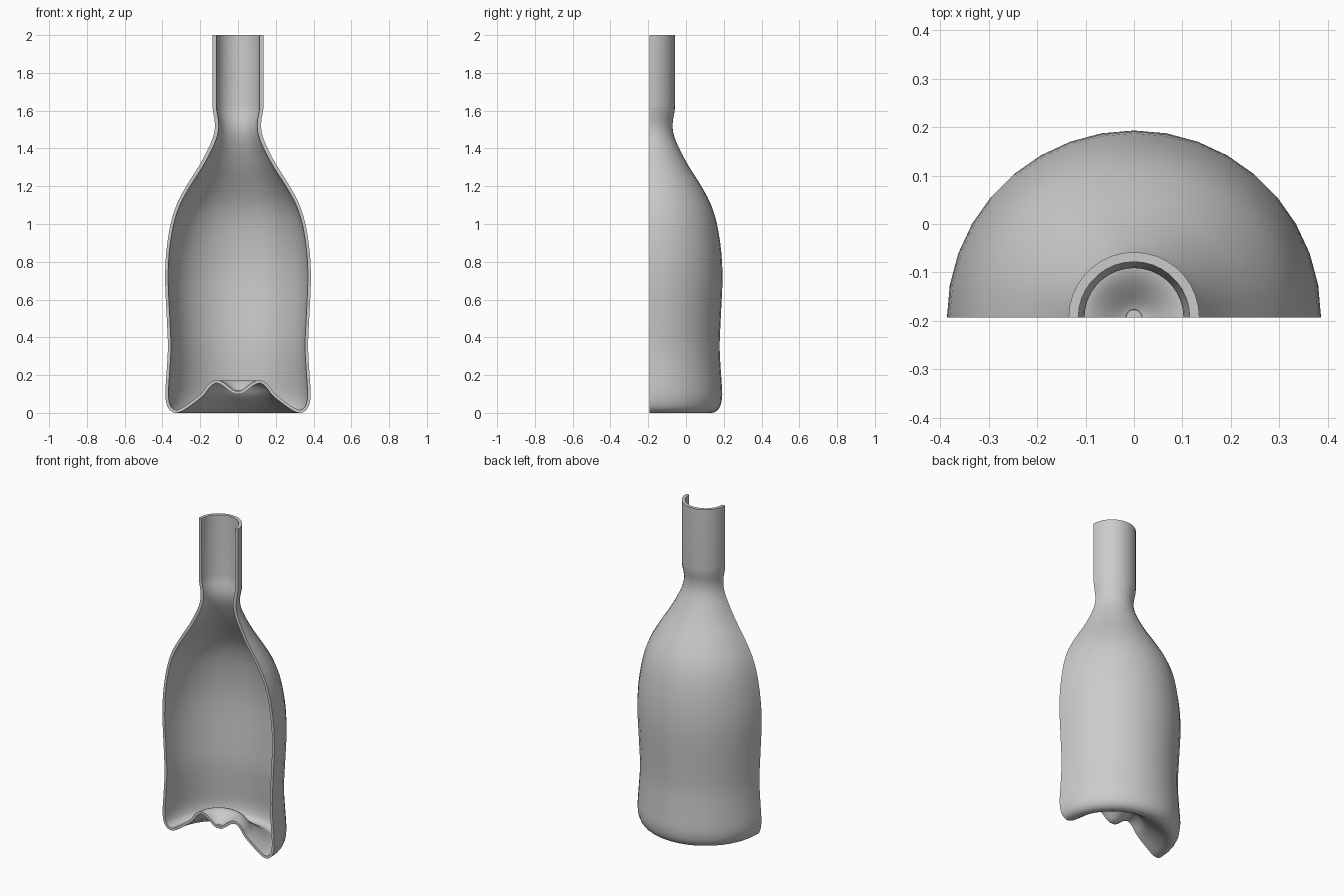
import bpy, bmesh, math
from mathutils import Vector

if "Cube" in bpy.data.objects:
    bpy.data.objects.remove(bpy.data.objects["Cube"])

AXIS_Y = -0.193   # cut plane, also the axis of revolution
SEGMENTS = 18     # around the half turn

glass = bpy.data.materials.new("grey")
glass.diffuse_color = (0.6, 0.6, 0.6, 1)
glass.use_nodes = True
glass.node_tree.nodes["Principled BSDF"].inputs["Base Color"].default_value = glass.diffuse_color

# Outer profile (radius, height): centre of the punt, foot, body, shoulder, neck
outline = [(0.016, 0.1), (0.04, 0.112), (0.085, 0.147), (0.118, 0.157), (0.15, 0.135),
           (0.18, 0.095), (0.235, 0.05), (0.29, 0.012), (0.325, 0.0), (0.355, 0.01),
           (0.376, 0.04), (0.385, 0.1), (0.379, 0.2), (0.371, 0.35), (0.378, 0.52),
           (0.386, 0.7), (0.38, 0.85), (0.357, 1.0), (0.322, 1.11), (0.268, 1.21),
           (0.205, 1.31), (0.157, 1.4), (0.129, 1.47), (0.122, 1.53), (0.133, 1.6)]


def smooth_curve(points, steps):
    """Catmull-Rom curve through the points."""
    p = [Vector(q) for q in points]
    p = [2 * p[0] - p[1]] + p + [2 * p[-1] - p[-2]]
    out = []
    for a, b, c, d in zip(p, p[1:], p[2:], p[3:]):
        for i in range(steps):
            t = i / steps
            out.append(0.5 * (2 * b + (c - a) * t + (2 * a - 5 * b + 4 * c - d) * t * t
                              + (3 * b - a - 3 * c + d) * t ** 3))
    return out + [p[-2]]


def inset(points):
    """Offset the profile towards the inside; the wall thickens at the neck."""
    out = []
    for i, q in enumerate(points):
        d = (points[min(i + 1, len(points) - 1)] - points[max(i - 1, 0)]).normalized()
        wall = 0.016 + 0.004 * min(max((q.y - 1.0) / 0.5, 0), 1)
        out.append(q + Vector((-d.y, d.x)) * wall)
    return out


outer = smooth_curve(outline, 3) + [Vector((0.135, 1.63)), Vector((0.135, 2.0))]
inner = inset(outer)
inner[0] = Vector((0.016, 0.116))
inner[-1] = Vector((0.115, 2.0))
# Closed wall section, running to the axis at the centre of the punt
section = [Vector((0, 0.1))] + outer + inner[::-1] + [Vector((0, 0.116))]

# Half bottle: section revolved through half a turn, with flat cut faces
bm = bmesh.new()
rings = []
for s in range(SEGMENTS + 1):
    a = math.pi * s / SEGMENTS
    rings.append([bm.verts.new((q.x * math.cos(a), AXIS_Y + q.x * math.sin(a), q.y))
                  for q in section])
n, m = len(section), len(outer)
for r0, r1 in zip(rings, rings[1:]):
    for i in range(n - 1):
        bm.faces.new((r0[i], r1[i], r1[i + 1], r0[i + 1]))
for ring in (rings[0], rings[-1]):
    for i in range(m):
        bm.faces.new((ring[i], ring[i + 1], ring[n - 2 - i], ring[n - 1 - i]))
bmesh.ops.remove_doubles(bm, verts=bm.verts, dist=0.0001)
bmesh.ops.recalc_face_normals(bm, faces=bm.faces)

mesh = bpy.data.meshes.new("half_bottle")
bm.to_mesh(mesh)
bm.free()
mesh.materials.append(glass)
bottle = bpy.data.objects.new("half_bottle", mesh)
bpy.context.collection.objects.link(bottle)
bpy.context.view_layer.objects.active = bottle
bottle.select_set(True)
bpy.ops.object.shade_smooth_by_angle(angle=math.radians(40))
